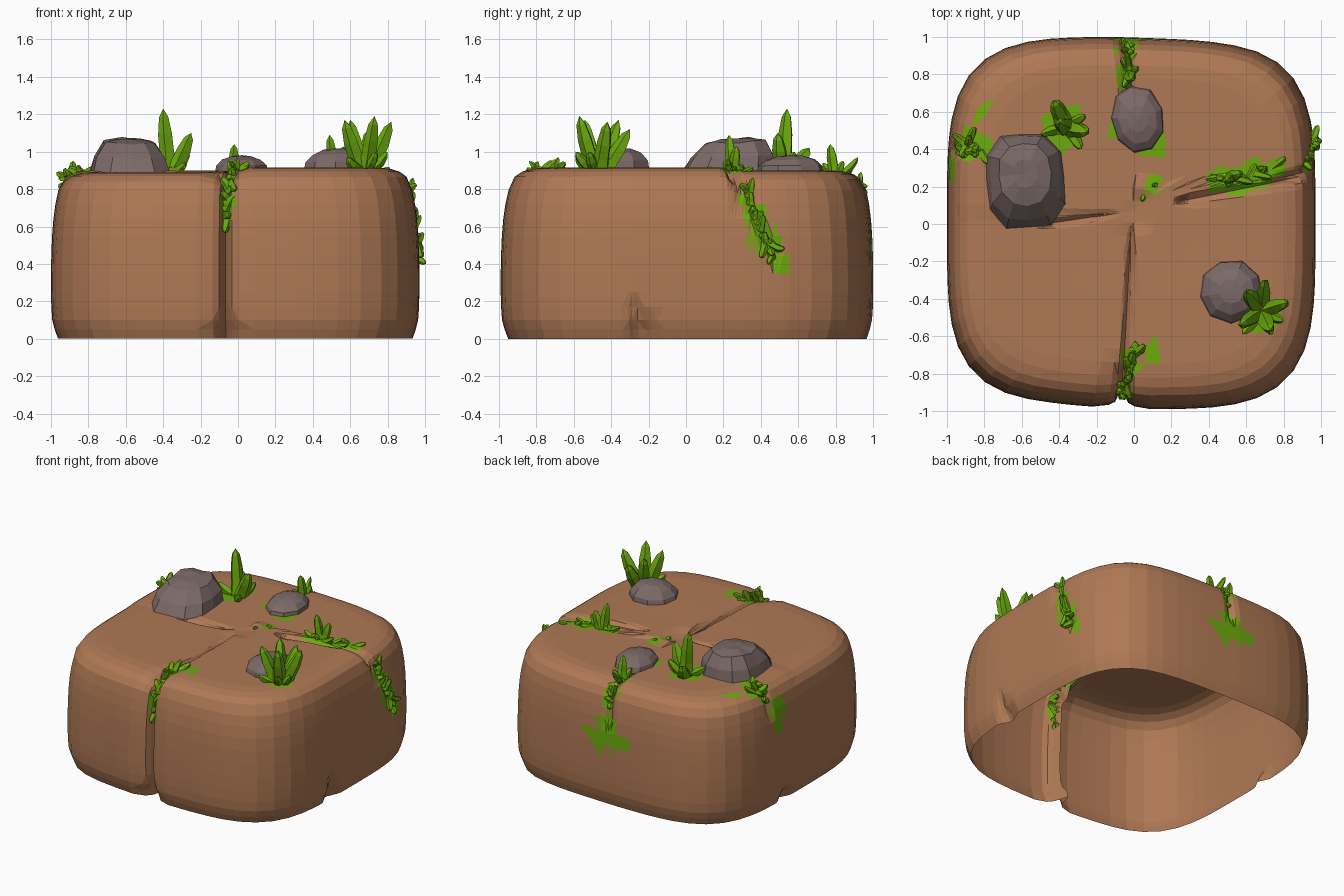
import bpy, bmesh, math, random
from mathutils import Vector, Matrix

if "Cube" in bpy.data.objects:
    bpy.data.objects.remove(bpy.data.objects["Cube"])

random.seed(4)


def material(name, rgb):
    m = bpy.data.materials.new(name)
    m.diffuse_color = (*rgb, 1)
    m.use_nodes = True
    m.node_tree.nodes["Principled BSDF"].inputs["Base Color"].default_value = m.diffuse_color
    return m


DIRT = material("brown dirt", (0.43, 0.19, 0.09))
GRASS = material("grass green", (0.15, 0.40, 0.004))
STONE = material("grey stone", (0.20, 0.145, 0.138))


def finish(bm, name, *mats):
    me = bpy.data.meshes.new(name)
    bm.to_mesh(me)
    bm.free()
    for m in mats:
        me.materials.append(m)
    ob = bpy.data.objects.new(name, me)
    bpy.context.collection.objects.link(ob)
    return ob


def outward(p):
    # approximate surface normal of the rounded block
    return Vector((p.x ** 5, p.y ** 5, max(0.0, (p.z - 0.15) / 0.72) ** 5)).normalized()


def seg_dist(p, a, b):
    ab = b - a
    t = max(0, min(1, (p - a).dot(ab) / max(ab.length_squared, 1e-9)))
    return (p - a - ab * t).length


def ramp(x, a, b):
    return max(0, min(1, (x - a) / (b - a)))


# ---- dirt block: open-bottomed shell made of rings (scale, height) ----
RINGS = [(.06, .895), (.13, .896), (.22, .897), (.32, .898), (.42, .9), (.52, .9), (.62, .9), (.7, .9),
         (.77, .9), (.84, .893), (.89, .878), (.93, .85), (.96, .795), (.976, .72), (.987, .64),
         (.994, .55), (.998, .45), (1, .35), (1, .25), (.998, .17), (.993, .1), (.98, .05), (.962, 0)]
CENTRE = Vector((-0.01, 0.07, 0))


def surf(deg, s, z):
    a = math.radians(deg)
    c, n = math.cos(a), math.sin(a)
    r = (c ** 4 + n ** 4) ** -0.25
    rim = Vector((0.985 * r * c - 0.015, 0.995 * r * n + 0.005, 0))
    if rim.y > 0:                       # back right lobe slightly flatter
        rim.y *= 1 - 0.02 * ramp(rim.x, -0.1, 0.5)
    else:                               # front left lobe sits further back
        rim.y *= 1 - 0.03 * ramp(-rim.x, 0, 0.5)
    p = CENTRE.lerp(rim, s)
    lift = 0
    if z > 0.84 and s > 0.1:
        if p.x > 0 and p.y < 0.22:
            lift = 0.016
        elif p.x < -0.02 and p.y < 0.05:
            lift = -0.008
    p.z = z + lift
    return p


def path(deg0, deg1, s0, z_end, z_start=1):
    out = []
    for s, z in RINGS:
        if s >= s0 and z_end <= z <= z_start:
            out.append(surf(deg0 + (deg1 - deg0) * ramp(0.9 - z, 0, 0.5), s, z))
    return out


left_crack = [surf(185, s, z) for s, z in RINGS if s < 0.45]
CRACKS = [  # path, half width, depth
    (path(-93, -93, 0.05, 0), 0.022, 0.03),
    (path(-93, -93, 0.8, 0), 0.04, 0.06),
    (path(-93, -93, 0.84, 0), 0.12, 0.035),
    (path(-93, -93, 0, 0, 0.06), 0.09, 0.05),
    (left_crack, 0.03, 0.03),
    (path(15, 27, 0.3, 0.4), 0.035, 0.03),
    (path(15, 20, 0.8, 0.65), 0.06, 0.02),
    (path(92, 92, 0.7, 0.6), 0.045, 0.04),
    (path(157, 162, 0.85, 0.65), 0.04, 0.03),
    (path(-15.5, -15.5, 0, 0, 0.18), 0.05, 0.025),
    (path(-13, -13, 0, 0, 0.06), 0.1, 0.04),
    (path(168, 168, 0, 0, 0.06), 0.08, 0.04),
]
angles = {float(a) for a in range(0, 360, 6)}
for a in (-93, 185, 92, 157, 159.5, 162, -15.5, -11, 168, 15):
    angles = {x for x in angles if abs((x - a + 180) % 360 - 180) > 4.5}
    angles |= {(a + d) % 360 for d in (-4, -2, -1, 0, 1, 2, 4)}
angles |= {18 + 1.5 * i for i in range(9)}
angles = sorted(angles)
angles = [a for i, a in enumerate(angles) if i == 0 or a - angles[i - 1] > 0.4]

PATCHES = [  # mossy painted areas: centre, radius
    ((-.02, -.72, .9), .07), ((.08, -.69, .9), .06), ((-.05, -.93, .72), .06),
    ((.48, .24, .9), .08), ((.56, .22, .9), .08), ((.66, .27, .9), .09), ((.76, .3, .9), .06),
    ((.95, .32, .75), .06), ((.96, .36, .65), .07), ((.97, .42, .53), .09),
    ((.97, .52, .41), .06), ((-.05, .8, .9), .07), ((-.02, .95, .8), .06), ((-.03, .99, .6), .08),
    ((-.12, 1, .5), .1), ((.05, 1, .5), .1), ((.1, .44, .9), .08), ((-.08, .5, .9), .06),
    ((-.87, .43, .89), .1), ((-.97, .3, .72), .09), ((-.98, .32, .6), .06), ((-.38, .52, .9), .11),
    ((.68, -.48, .91), .1), ((-.1, .97, .87), .06), ((-.82, .6, .89), .05), ((.1, .2, .9), .05),
]

bm = bmesh.new()
grid = []
for s, z in RINGS:
    row = []
    for a in angles:
        p = surf(a, s, z)
        push = 0
        for pts, w, depth in CRACKS:
            d = min(seg_dist(p, pts[i], pts[i + 1]) for i in range(len(pts) - 1))
            if d < w:
                push += depth * (1 - d / w) * ramp(s, 0.05, 0.2)
        q = p - outward(p) * push
        if z == 0:
            q.z = 0
        row.append(bm.verts.new(q))
    grid.append(row)
top = bm.verts.new((CENTRE.x, CENTRE.y, 0.89))
n = len(angles)
for j in range(n):
    k = (j + 1) % n
    bm.faces.new((top, grid[0][j], grid[0][k]))
    for i in range(len(RINGS) - 1):
        bm.faces.new((grid[i][j], grid[i + 1][j], grid[i + 1][k], grid[i][k]))
bmesh.ops.triangulate(bm, faces=[f for f in bm.faces if len(f.verts) > 3])
for f in bm.faces:
    c = f.calc_center_median()
    if any((c - Vector(o)).length < r * random.uniform(0.75, 1.1) for o, r in PATCHES):
        f.material_index = 1
finish(bm, "dirt_block", DIRT, GRASS)


# ---- stones: half-buried faceted domes ----
def stone(name, centre, radii, power, turn, segs, lean=(0, 0), taper=0.0, shift=0.0):
    bm = bmesh.new()
    bmesh.ops.create_uvsphere(bm, u_segments=segs, v_segments=8, radius=1)
    bmesh.ops.delete(bm, geom=[v for v in bm.verts if v.co.z < -0.1], context='VERTS')
    rot = Matrix.Rotation(math.radians(turn), 3, 'Z')
    for v in bm.verts:
        p = v.co
        k = sum(abs(c) ** power for c in p) ** (-1 / power)
        p = p * k * random.uniform(0.98, 1.02)
        t = 1 - taper * p.z
        p = Vector((p.x * radii[0] * t, p.y * radii[1] * t + shift * p.z, p.z * radii[2]))
        p.z *= 1 + lean[0] * p.x + lean[1] * p.y
        v.co = rot @ p + Vector(centre)
    finish(bm, name, STONE)


stone("large_stone", (-.58, .23, .89), (.21, .25, .18), 4.5, 4, 12, (0, 0.3), 0.25, 0.04)
stone("back_stone", (.02, .56, .89), (.14, .18, .09), 2.3, 10, 9, (0, 0.3))
stone("front_stone", (.52, -.36, .9), (.17, .17, .12), 2.2, 20, 9, (0.6, 0))


# ---- grass: thick tapering blades ----
def blade(bm, base, tip, r, bow=0.25):
    base, tip = Vector(base), Vector(tip)
    axis = tip - base
    mid = base + axis * 0.5 + Vector((0, 0, -bow * math.hypot(axis.x, axis.y)))
    side = axis.orthogonal().normalized()
    other = axis.normalized().cross(side)
    rings = []
    for t, w in ((0, 1.2), (.3, .95), (.6, .9), (.87, .6)):
        c = base * (1 - t) ** 2 + mid * 2 * t * (1 - t) + tip * t * t
        rings.append([bm.verts.new(c + (side * math.cos(a) + other * math.sin(a) * .85) * r * w)
                      for a in (math.tau * i / 5 for i in range(5))])
    end = bm.verts.new(tip)
    for i in range(5):
        k = (i + 1) % 5
        for lo, hi in zip(rings, rings[1:]):
            bm.faces.new((lo[i], lo[k], hi[k], hi[i]))
        bm.faces.new((rings[-1][i], rings[-1][k], end))


def clump(name, base, tips, r):
    bm = bmesh.new()
    for t in tips:
        off = Vector((t[0] - base[0], t[1] - base[1], 0)) * 0.2
        blade(bm, Vector(base) + off, t, r if t[2] > 1 else r * 0.7)
    bmesh.ops.recalc_face_normals(bm, faces=bm.faces)
    finish(bm, name, GRASS)


clump("stone_side_grass", (-.36, .52, .9),
      [(-.40, .54, 1.23), (-.25, .49, 1.10), (-.43, .66, 1.02), (-.26, .58, 1.0),
       (-.5, .48, .97), (-.28, .4, .94)], .048)
clump("front_corner_grass", (.68, -.47, .905),
      [(.73, -.57, 1.19), (.57, -.54, 1.17), (.82, -.42, 1.16), (.70, -.3, 1.12),
       (.60, -.36, 1.17), (.74, -.59, 1.0), (.58, -.59, .97), (.8, -.52, 1.0)], .048)
clump("right_crack_grass", (.52, .25, .9),
      [(.49, .23, 1.09), (.57, .27, 1.03), (.38, .24, .94), (.64, .22, .96), (.5, .2, .95)], .034)
clump("back_crack_grass", (-.02, .8, .88),
      [(-.02, .77, 1.04), (-.04, .92, .97), (.02, .84, .95), (-.06, .73, .94)], .034)


def tufts(name, pts, count, size):
    # short random blades strung along a crack, hugging the surface
    bm = bmesh.new()
    pts = [Vector(p) for p in pts]
    for i in range(count):
        t = i / (count - 1) * (len(pts) - 1)
        k = min(int(t), len(pts) - 2)
        p = pts[k].lerp(pts[k + 1], t - k)
        nrm = outward(p)
        along = (pts[k + 1] - pts[k]).normalized()
        across = nrm.cross(along)
        tip = p + size * (nrm * random.uniform(.15, .5) + along * random.uniform(-1, 1)
                          + across * random.uniform(-.6, .6))
        blade(bm, p - nrm * 0.012, tip, size * 0.27, 0)
    bmesh.ops.recalc_face_normals(bm, faces=bm.faces)
    finish(bm, name, GRASS)


tufts("front_tufts", [(0, -.65, .9), (-.01, -.74, .895), (-.03, -.83, .87), (-.05, -.88, .8),
                      (-.06, -.89, .7), (-.06, -.9, .6)], 17, .1)
clump("front_crack_grass", (-.02, -.72, .89), [(0, -.68, .97), (-.03, -.84, .95), (.06, -.65, .94)], .03)
tufts("right_top_tufts", [(.42, .25, .895), (.6, .25, .9), (.74, .3, .89)], 10, .085)
tufts("right_side_tufts", [(.92, .33, .8), (.94, .36, .66), (.955, .42, .54), (.96, .46, .44)], 12, .085)
clump("right_side_grass", (.95, .43, .51), [(.99, .42, .57), (.985, .53, .48), (.985, .4, .43)], .035)
tufts("back_tufts", [(-.03, .7, .89), (-.03, .85, .88), (-.03, .92, .82), (-.03, .94, .74)], 11, .085)
tufts("left_tufts", [(-.82, .38, .89), (-.88, .43, .88), (-.93, .38, .8)], 9, .1)
clump("left_grass", (-.89, .42, .87), [(-.97, .48, .89), (-.85, .52, .93), (-.93, .36, .91)], .035)
tufts("centre_tufts", [(.05, .16, .89), (.13, .21, .89)], 4, .07)
